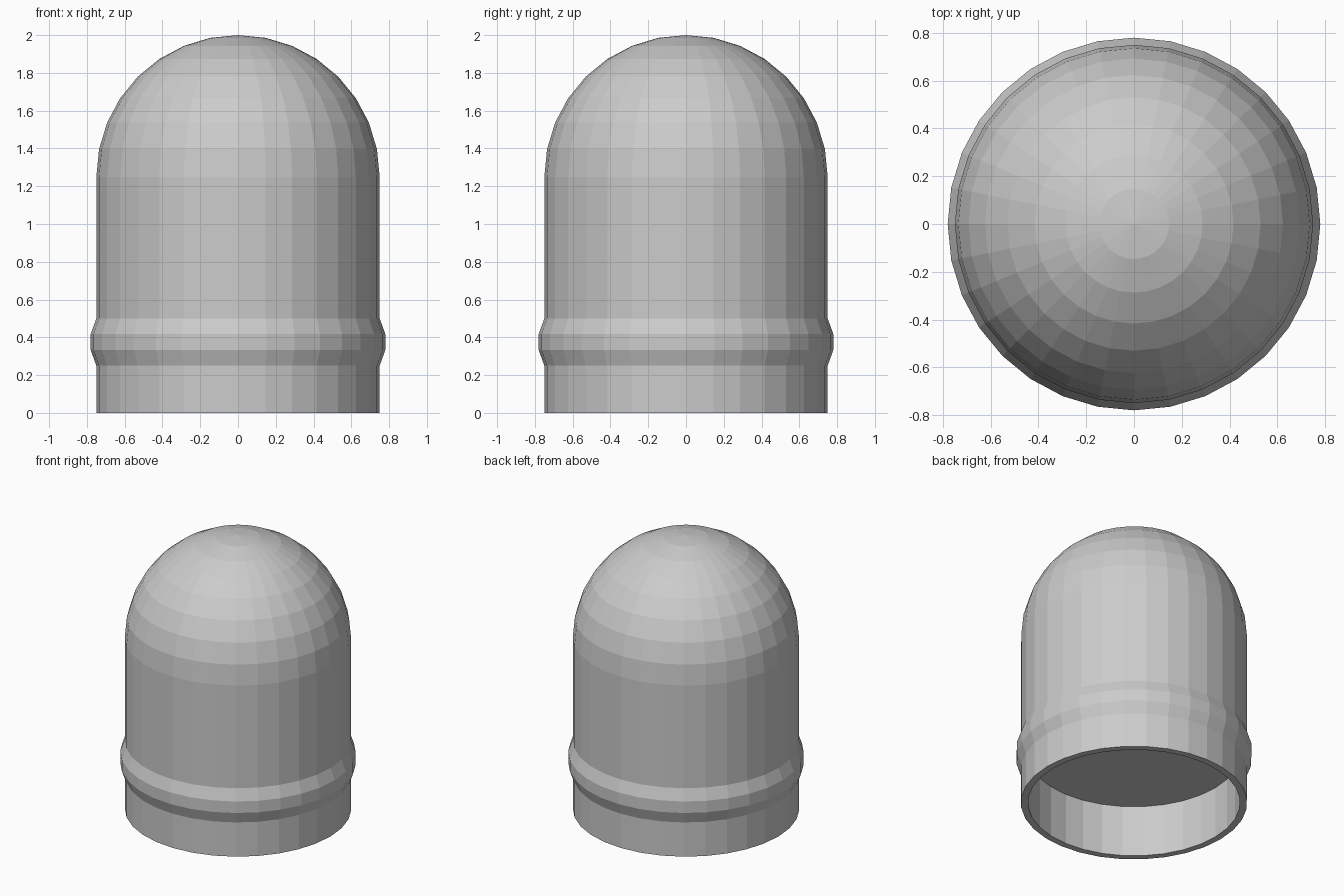
import bpy, bmesh
from math import sin, cos, pi

if "Cube" in bpy.data.objects:
    bpy.data.objects.remove(bpy.data.objects["Cube"])

SIDES = 32
R = 0.75

# Half profile (radius, z): recess ceiling, inner wall, rim, raised band
profile = [(0, 0.375), (0.703, 0.375), (0.703, 0), (R, 0), (R, 0.25),
           (0.78, 0.333), (0.78, 0.417), (R, 0.5)]
# Dome: quarter circle ending at the pole
profile += [(R * cos(i * pi / 16), 1.25 + R * sin(i * pi / 16)) for i in range(8)]
profile.append((0, 2.0))

# Revolve the profile into a flat-shaded shell
bm = bmesh.new()
verts = [bm.verts.new((r, 0, z)) for r, z in profile]
edges = [bm.edges.new(pair) for pair in zip(verts, verts[1:])]
bmesh.ops.spin(bm, geom=verts + edges, cent=(0, 0, 0), axis=(0, 0, 1),
               angle=2 * pi, steps=SIDES, use_duplicate=False)
bmesh.ops.remove_doubles(bm, verts=bm.verts[:], dist=0.0005)
bmesh.ops.recalc_face_normals(bm, faces=bm.faces[:])

mesh = bpy.data.meshes.new("domed_cap")
bm.to_mesh(mesh)
bm.free()
bpy.context.collection.objects.link(bpy.data.objects.new("domed_cap", mesh))
